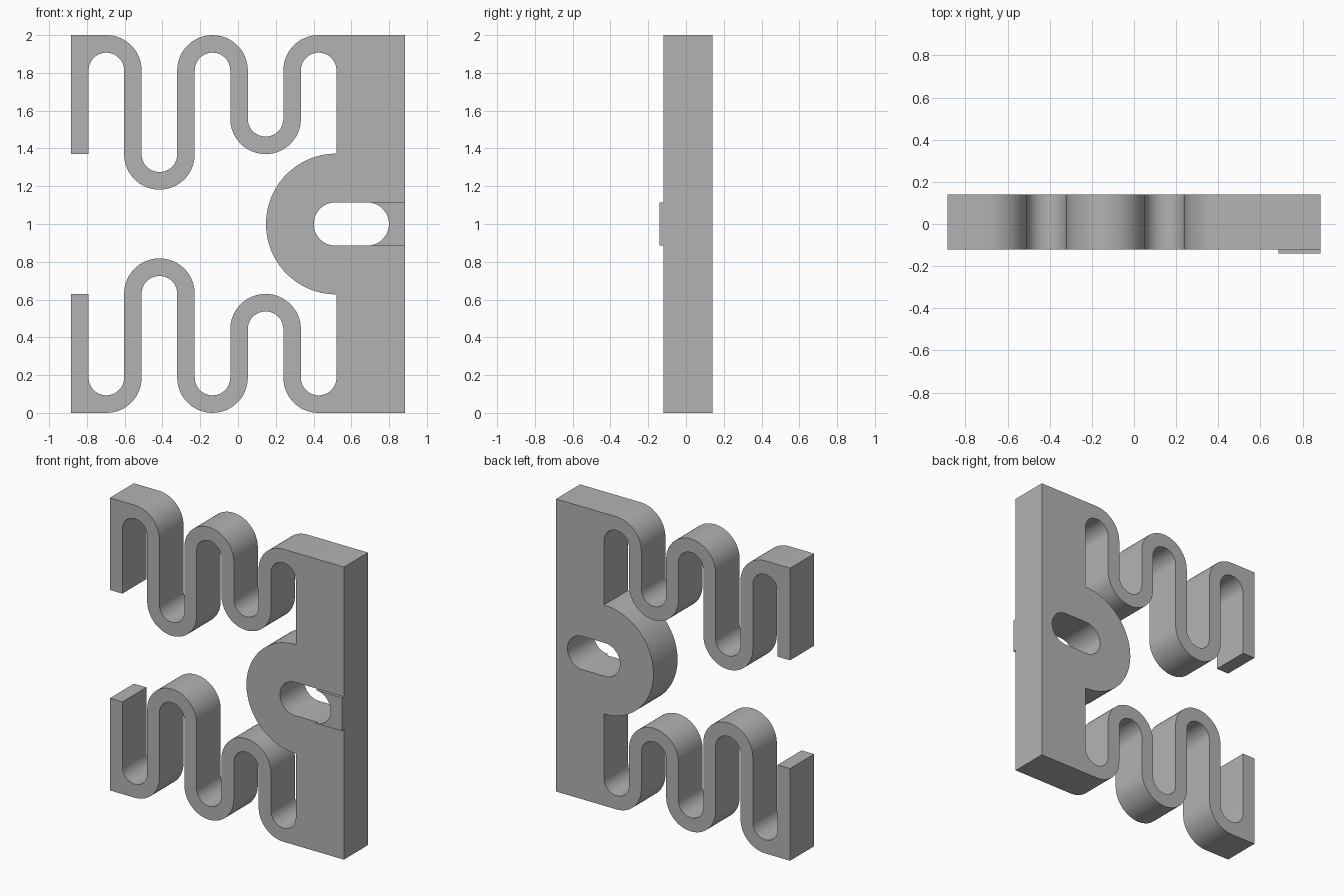
import bpy, bmesh
from math import cos, sin, radians

cube = bpy.data.objects.get("Cube")
if cube:
    bpy.data.objects.remove(cube, do_unlink=True)

# Single grey material
grey = bpy.data.materials.new("mid_grey")
grey.use_nodes = True
colour = (0.45, 0.45, 0.45, 1)
grey.diffuse_color = colour
grey.node_tree.nodes["Principled BSDF"].inputs["Base Color"].default_value = colour

R_OUT, R_IN = 0.187, 0.094         # outer and inner bend radii of the spring strip
PITCH = R_OUT + R_IN
TOP = 1 - R_OUT                    # height of the upper bend centres
SLOT_R, SLOT_A, SLOT_B = 0.114, 0.515, 0.685


def arc(cx, cz, r, start, end):
    steps = max(2, round(abs(end - start) / 6))
    angles = [radians(start + (end - start) * i / steps) for i in range(steps + 1)]
    return [(cx + r * cos(a), cz + r * sin(a)) for a in angles]


def mirrored_slab(name, outline, front, back):
    """Extrude an upper-half outline along y and mirror it below mid height."""
    bm = bmesh.new()
    face = bm.faces.new([bm.verts.new((x, front, z)) for x, z in outline])
    side = bmesh.ops.extrude_face_region(bm, geom=[face], use_keep_orig=True)
    verts = [g for g in side["geom"] if isinstance(g, bmesh.types.BMVert)]
    bmesh.ops.translate(bm, verts=verts, vec=(0, back - front, 0))
    seam = [f for f in bm.faces if all(abs(v.co.z) < 1e-5 for v in f.verts)]
    bmesh.ops.recalc_face_normals(bm, faces=bm.faces)
    bmesh.ops.delete(bm, geom=seam, context="FACES_ONLY")
    mesh = bpy.data.meshes.new(name)
    bm.to_mesh(mesh)
    bm.free()
    mesh.materials.append(grey)
    obj = bpy.data.objects.new(name, mesh)
    obj.location.z = 1
    bpy.context.collection.objects.link(obj)
    mirror = obj.modifiers.new("mirror", "MIRROR")
    mirror.use_axis = (False, False, True)
    mirror.merge_threshold = 0.0005
    bpy.ops.object.select_all(action="DESELECT")
    obj.select_set(True)
    bpy.context.view_layer.objects.active = obj
    bpy.ops.object.modifier_apply(modifier="mirror")
    bpy.ops.object.shade_smooth_by_angle(angle=radians(30))
    return obj


# Bend centres of the wavy spring, right to left
top_right, low_right, top_mid, low_left, top_left = [
    (0.427 - PITCH * i, z) for i, z in enumerate((TOP, 0.557, TOP, 0.369, TOP))]

# Outer edge: plate side, over the spring to its free end
outline = [(0.885, 0), (0.885, 1)]
outline += arc(*top_right, R_OUT, 90, 180)
outline += arc(*low_right, R_IN, 0, -180)
outline += arc(*top_mid, R_OUT, 0, 180)
outline += arc(*low_left, R_IN, 0, -180)
outline += arc(*top_left, R_OUT, 0, 90)
outline += [(-0.885, 1), (-0.885, 0.37), (top_left[0] - R_IN, 0.37)]

# Returning edge: underside of the spring back to the plate
outline += arc(*top_left, R_IN, 180, 0)
outline += arc(*low_left, R_OUT, 180, 360)
outline += arc(*top_mid, R_IN, 180, 0)
outline += arc(*low_right, R_OUT, 180, 360)
outline += arc(*top_right, R_IN, 180, 0)

# Round boss and upper half of the slot
outline += arc(0.521, 0, 0.373, 90, 180)
outline += arc(SLOT_A, 0, SLOT_R, 180, 90)
slot_end = arc(SLOT_B, 0, SLOT_R, 90, 0)
outline += slot_end
mirrored_slab("spring_plate", outline, -0.12, 0.14)

# Thin raised pad between the slot and the plate edge
pad = [(0.885, 0), (0.885, SLOT_R)] + slot_end
mirrored_slab("raised_pad", pad, -0.14, -0.12)
